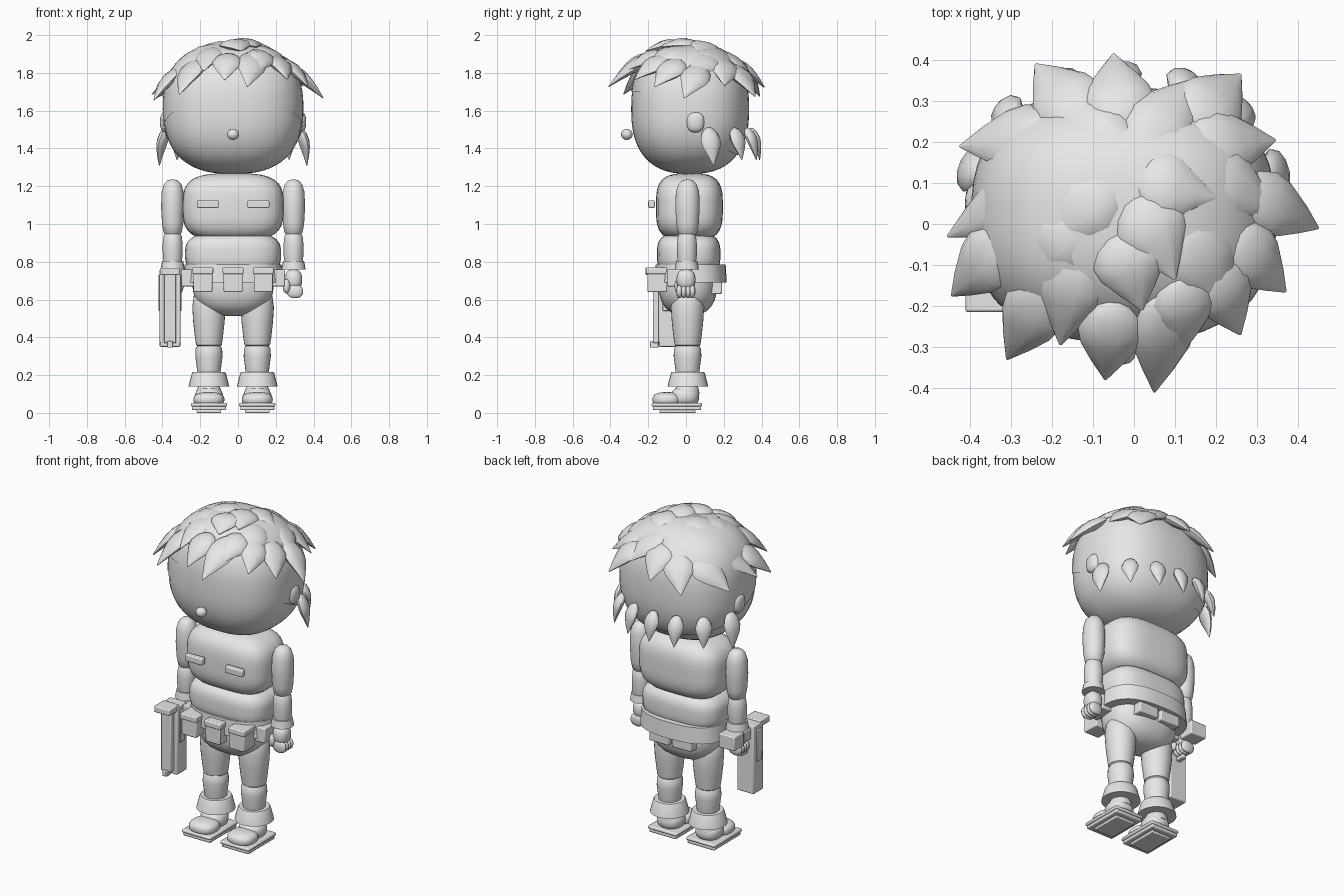
import bpy, bmesh, math
from mathutils import Vector

if "Cube" in bpy.data.objects:
    bpy.data.objects.remove(bpy.data.objects["Cube"], do_unlink=True)

CX = -0.026          # symmetry plane of the body
HEAD_C, HEAD_R = Vector((CX, 0.02, 1.61)), Vector((0.368, 0.31, 0.345))

grey = bpy.data.materials.new("light_grey")
grey.use_nodes = True
grey.diffuse_color = (0.8, 0.8, 0.8, 1)
grey.node_tree.nodes["Principled BSDF"].inputs["Base Color"].default_value = (0.8, 0.8, 0.8, 1)


def finish(bm, name, angle=40, bevel=0):
    bmesh.ops.recalc_face_normals(bm, faces=bm.faces)
    mesh = bpy.data.meshes.new(name)
    bm.to_mesh(mesh)
    bm.free()
    mesh.materials.append(grey)
    ob = bpy.data.objects.new(name, mesh)
    bpy.context.collection.objects.link(ob)
    if bevel:
        mod = ob.modifiers.new("soft_edges", "BEVEL")
        mod.width, mod.segments = bevel, 2
    bpy.ops.object.select_all(action="DESELECT")
    ob.select_set(True)
    bpy.context.view_layer.objects.active = ob
    bpy.ops.object.shade_smooth_by_angle(angle=math.radians(angle))
    return ob


def blob_mesh(c, r, n=2.0, seg=32):
    """Superellipsoid: n=2 is an ellipsoid, higher n is boxier."""
    bm = bmesh.new()
    bmesh.ops.create_uvsphere(bm, u_segments=seg, v_segments=seg * 3 // 4, radius=1)
    for v in bm.verts:
        k = sum(abs(a) ** n for a in v.co) ** (-1 / n)
        v.co = Vector([c[i] + r[i] * v.co[i] * k for i in range(3)])
    return bm


def blob(name, c, r, n=2.0, seg=32):
    return finish(blob_mesh(c, r, n, seg), name, 60)


def box(name, lo, hi, bevel=0.006):
    bm = bmesh.new()
    bmesh.ops.create_cube(bm, size=1)
    for v in bm.verts:
        v.co = Vector([lo[i] + (v.co[i] + 0.5) * (hi[i] - lo[i]) for i in range(3)])
    return finish(bm, name, 30, bevel)


def skin(bm, rings):
    loops = [[bm.verts.new(p) for p in ring] for ring in rings]
    m = len(loops[0])
    for a, b in zip(loops, loops[1:]):
        for i in range(m):
            bm.faces.new((a[i], a[(i + 1) % m], b[(i + 1) % m], b[i]))
    bm.faces.new(loops[0])
    bm.faces.new(loops[-1])


def tube(name, x, y, profile, depth=1.0, n=2.0, seg=28):
    """Upright turned part; profile is (height, x radius)."""
    rings = []
    for z, r in profile:
        ring = []
        for i in range(seg):
            a = 2 * math.pi * i / seg
            c, s = math.cos(a), math.sin(a)
            k = (abs(c) ** n + abs(s) ** n) ** (-1 / n)
            ring.append((x + r * k * c, y + r * depth * k * s, z))
        rings.append(ring)
    bm = bmesh.new()
    skin(bm, rings)
    return finish(bm, name)


def lock(name, base, tip, out, width, thick):
    """Leaf-shaped hair lock with a rounded root and a ridged point."""
    base, tip = Vector(base), Vector(tip)
    d = (tip - base).normalized()
    side = d.cross(Vector(out)).normalized()
    up = side.cross(d)
    rings = []
    for t, w, h in ((-.05, .2, .25), (0, .5, .6), (.12, .8, .9), (.32, 1, 1),
                    (.5, .88, .85), (.75, .48, .5), (1, .04, .08)):
        mid = base.lerp(tip, t) + up * 0.35 * thick * math.sin(math.pi * max(t, 0))
        rings.append([mid + side * width * w * math.cos(a) + up * thick * h * math.sin(a)
                      for a in [math.pi * i / 5 for i in range(10)]])
    bm = bmesh.new()
    skin(bm, rings)
    return finish(bm, name, 45)


# Head, face and thin hair cap
blob("head", HEAD_C, HEAD_R, 2.5, 48)
blob("nose", (CX, -0.313, 1.474), (0.032, 0.031, 0.029), 2, 12)
cap = blob_mesh(HEAD_C, HEAD_R * 1.012, 2.5, 48)
slope = Vector((0, 0.5, 1))
for co, no in (((0, 0, 1.5), slope), ((0, -0.2, 0), (0, 1, 0)), ((0, 0, 1.7), (0, 0, 1))):
    bmesh.ops.bisect_plane(cap, geom=cap.verts[:] + cap.edges[:] + cap.faces[:],
                           plane_co=co, plane_no=no)
drop = []
for f in cap.faces:
    p = f.calc_center_median()
    if p.dot(slope) < 1.5 or (p.y < -0.2 and p.z < 1.7):
        drop.append(f)
bmesh.ops.delete(cap, geom=drop, context="FACES")
finish(cap, "hair_cap", 60)

# Crown of locks: root x, y and tip x, y
CROWN = [
    (-.02, .17, -.23, .315), (-.05, .10, -.23, -.06), (.01, .10, .20, .065),
    (.01, .18, .155, .355), (.01, .06, .10, -.135), (.15, .14, .355, .025),
    (.14, .19, .345, .205), (.14, .24, .26, .365), (.13, -.01, .225, -.23),
    (-.03, -.03, .02, -.21), (-.13, 0, -.285, -.12), (-.20, .11, -.455, -.03),
    (-.20, .22, -.425, .19), (-.12, .25, -.24, .39), (-.03, .24, -.05, .415),
    (.27, .08, .45, -.01), (.24, -.03, .37, -.165), (.19, -.1, .26, -.27),
    (.08, -.18, .05, -.41), (-.05, -.2, -.07, -.38), (-.14, -.08, -.18, -.295),
    (-.21, -.15, -.31, -.33), (-.31, -.04, -.445, -.175), (.12, -.13, .12, -.31)]


def r2(x, y):
    return (x + 0.01) ** 2 + y * y


for i, (x, y, tx, ty) in enumerate(CROWN):
    base = (x, y, 1.95 - 1.45 * r2(x, y))
    tip = (tx, ty, 1.985 - 1.5 * r2(tx, ty))
    out = Vector(base) - HEAD_C + Vector((0, 0, 0.15))
    lock(f"hair_lock_{i + 1}", base, tip, out, 0.088 if i < 15 else 0.08, 0.032)

# Ears and nape locks, mirrored
for s, side in ((-1, "right"), (1, "left")):
    blob(f"{side}_ear", (CX + s * 0.357, 0.05, 1.54), (0.03, 0.048, 0.055), 2.5, 16)
    for i, (x, y, top, bottom, w) in enumerate(
            ((.355, .12, 1.5, 1.31, .055), (.27, .255, 1.5, 1.34, .048),
             (.14, .325, 1.5, 1.34, .046))):
        lock(f"{side}_nape_lock_{i + 1}", (CX + s * x, y, top),
             (CX + s * x * 1.1, y * 1.1 + 0.015, bottom), (s * x, y, 0), w, 0.027)
lock("middle_nape_lock", (CX, .345, 1.5), (CX, .39, 1.34), (0, 1, 0), .046, .027)

# Torso, belt and hips
blob("chest", (CX, 0.018, 1.09), (0.267, 0.177, 0.178), 3.4)
blob("waist", (CX, 0.014, 0.84), (0.254, 0.168, 0.118), 3.2)
blob("hips", (CX, 0.01, 0.69), (0.215, 0.155, 0.177), 2.5)
tube("belt", CX, 0.025, ((0.69, 0.265), (0.785, 0.257)), 0.72, 2.6, 40)
for x, name in ((-0.16, "right"), (0, "middle"), (0.16, "left")):
    box(f"{name}_belt_pouch", (CX + x - 0.05, -0.205, 0.64), (CX + x + 0.05, -0.1, 0.745))
    box(f"{name}_pouch_flap", (CX + x - 0.055, -0.213, 0.735), (CX + x + 0.055, -0.1, 0.77))

for s, side in ((-1, "right"), (1, "left")):
    # Chest tabs and rear pouches
    x = CX + s * 0.134
    box(f"{side}_chest_tab", (x - 0.058, -0.2, 1.085), (x + 0.058, -0.165, 1.125))
    x = CX + s * 0.075
    box(f"{side}_rear_pouch", (x - 0.065, 0.09, 0.63), (x + 0.065, 0.19, 0.71))
    x = CX + s * 0.24
    box(f"{side}_hip_pouch", (x - 0.035, -0.1, 0.67), (x + 0.035, 0.03, 0.76))

    # Leg and trouser cuff
    x = CX + s * 0.128
    tube(f"{side}_thigh", x, 0.008, ((.345, .05), (.36, .068), (.4, .074), (.48, .083),
                                     (.56, .088), (.62, .08), (.66, .05)))
    tube(f"{side}_calf", x, 0.008, ((.09, .052), (.16, .054), (.22, .062), (.3, .072),
                                    (.34, .07), (.365, .055)), 1.02)
    tube(f"{side}_trouser_cuff", x, 0.01, ((.14, .108), (.21, .09), (.217, .085)))

    # Sandal and foot
    blob(f"{side}_heel", (x, -0.005, 0.085), (0.075, 0.075, 0.055), 2.3, 24)
    blob(f"{side}_toes", (x, -0.1, 0.07), (0.082, 0.078, 0.04), 2.5, 24)
    tube(f"{side}_ankle", x, 0.005, ((.1, .066), (.125, .064), (.14, .055)))
    box(f"{side}_sole", (x - 0.096, -0.182, 0.033), (x + 0.096, 0.085, 0.053), 0.008)
    box(f"{side}_under_sole", (x - 0.09, -0.175, 0.014), (x + 0.09, 0.08, 0.034), 0.006)
    box(f"{side}_tread", (x - 0.065, -0.14, 0), (x + 0.065, 0.05, 0.016), 0.005)

    # Arm, wrist cuff and hand
    x = CX + s * 0.32
    tube(f"{side}_upper_arm", x, 0.008, ((.935, .03), (.955, .048), (1.0, .056), (1.09, .061),
                                         (1.17, .058), (1.21, .046), (1.23, .028), (1.236, .008)), 1.06)
    tube(f"{side}_forearm", x, 0.005, ((.77, .044), (.83, .052), (.89, .053), (.935, .048),
                                       (.96, .034), (.968, .015)))
    tube(f"{side}_wrist_cuff", x, 0.004, ((.76, .064), (.803, .056)), 1, 2, 20)
    blob(f"{side}_palm", (x, 0, 0.705), (0.046, 0.05, 0.055), 2.5, 20)
    for i in range(4):
        blob(f"{side}_finger_{i + 1}", (x + s * 0.008, 0.034 - i * 0.023, 0.643),
             (0.043, 0.016, 0.036), 2.4, 12)
    blob(f"{side}_thumb", (x - s * 0.037, -0.035, 0.67), (0.02, 0.026, 0.038), 2.2, 12)

# Sidearm held muzzle down
gx = -0.36
box("gun_body", (gx - 0.055, -0.145, 0.35), (gx + 0.055, -0.052, 0.76))
box("gun_side_plate", (gx - 0.061, -0.125, 0.54), (gx + 0.061, -0.08, 0.73), 0.004)
box("gun_slide", (gx - 0.033, -0.175, 0.37), (gx + 0.033, -0.14, 0.74), 0.005)
box("gun_rear", (gx - 0.052, -0.215, 0.73), (gx + 0.052, -0.12, 0.768))
box("gun_sight", (gx - 0.015, -0.19, 0.345), (gx + 0.015, -0.145, 0.38), 0.004)
box("gun_grip", (gx - 0.035, -0.06, 0.68), (gx + 0.035, 0.05, 0.745))
box("gun_grip_end", (gx - 0.05, 0.03, 0.675), (gx + 0.055, 0.125, 0.76))
box("gun_trigger", (gx - 0.014, -0.06, 0.59), (gx + 0.014, 0.0, 0.615), 0.004)
